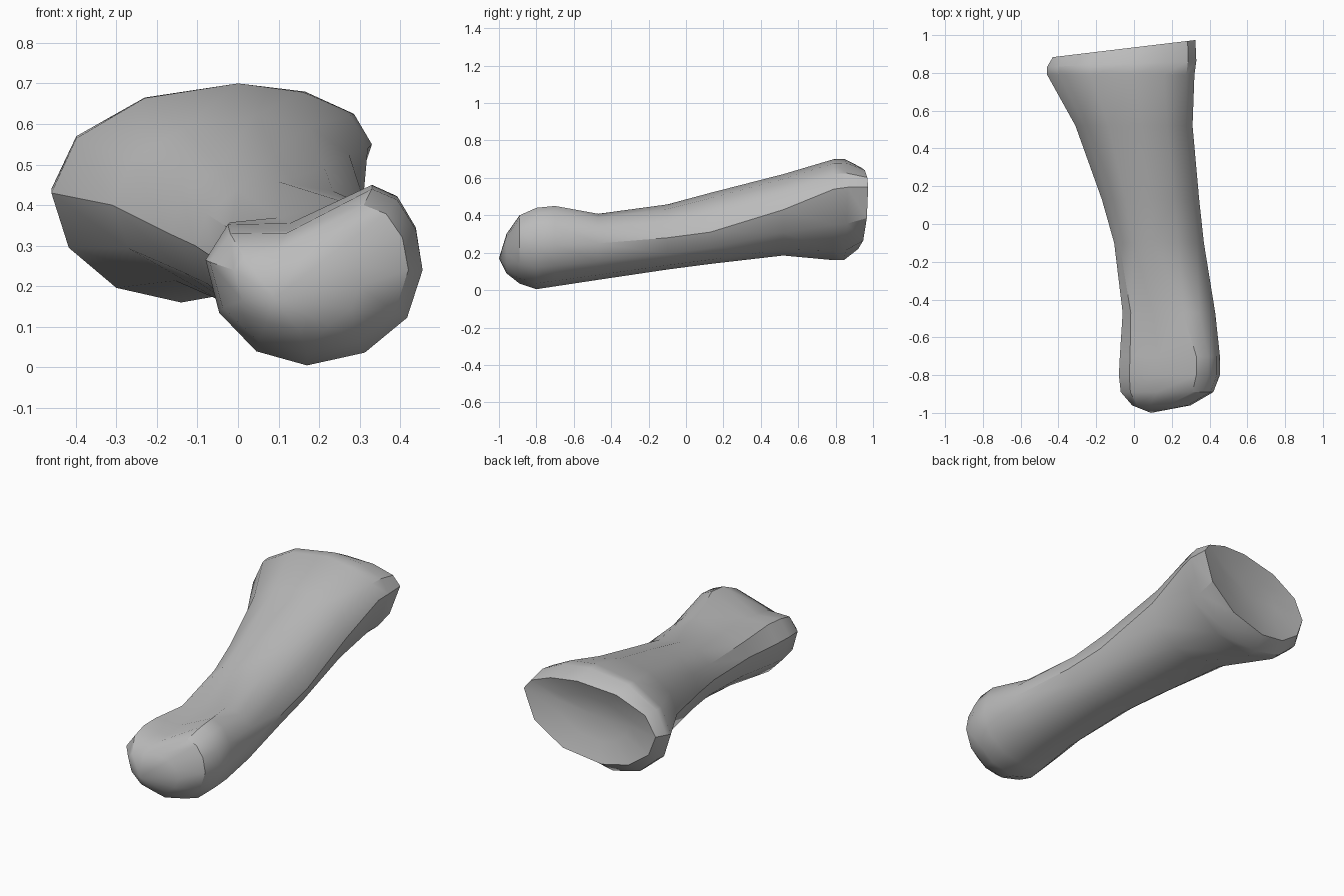
import bpy
import bmesh
from math import sin, cos, radians
from mathutils import Vector

cube = bpy.data.objects.get("Cube")
if cube:
    bpy.data.objects.remove(cube, do_unlink=True)

bone_grey = bpy.data.materials.new("bone_grey")
bone_grey.use_nodes = True
GREY = (0.5, 0.5, 0.5, 1)
bone_grey.diffuse_color = GREY
bone_grey.node_tree.nodes["Principled BSDF"].inputs["Base Color"].default_value = GREY

# Cross-sections: y, sideways slant, saddle depth, then (x, z) of left-hand, top, right-hand, bottom
SECTIONS = [
    (-.96, 0, .01, (-.01, .24), (.18, .3), (.3, .2), (.15, .09)),
    (-.89, 0, .05, (-.07, .26), (.31, .4), (.42, .24), (.17, .035)),
    (-.8, 0, .08, (-.08, .265), (.33, .44), (.455, .24), (.17, .005)),
    (-.7, 0, .07, (-.075, .265), (.33, .45), (.455, .24), (.17, .02)),
    (-.47, 0, .02, (-.06, .27), (.26, .408), (.43, .25), (.17, .055)),
    (-.1, 0, 0, (-.105, .3), (.1, .458), (.37, .28), (.13, .11)),
    (.13, 0, 0, (-.17, .33), (.08, .52), (.345, .31), (.08, .14)),
    (.52, 0, 0, (-.31, .4), (.04, .62), (.31, .43), (0, .185)),
    (.79, 0, 0, (-.46, .43), (0, .7), (.32, .54), (-.14, .16)),
    (.85, .04, 0, (-.46, .44), (0, .7), (.33, .55), (-.14, .16)),
    (.935, .12, 0, (-.43, .44), (.02, .655), (.325, .55), (-.12, .22)),
]
STEPS = 3


def ring_points(y, slant, saddle, *extremes):
    """Join the four extremes with quarter ellipses."""
    points = []
    for i in range(4):
        a, b = extremes[i], extremes[(i + 1) % 4]
        for k in range(STEPS):
            t = radians(90 * k / STEPS)
            fx, fz = (1 - cos(t), sin(t)) if i % 2 == 0 else (sin(t), 1 - cos(t))
            x = a[0] + (b[0] - a[0]) * fx
            z = a[1] + (b[1] - a[1]) * fz
            if i == 0 and k == STEPS - 1:
                z -= saddle
            points.append(Vector((x, y + slant * x, z)))
    return points


def bridge(bm, first, second):
    count = len(first)
    for i in range(count):
        j = (i + 1) % count
        bm.faces.new((first[i], first[j], second[j], second[i]))


def fan(bm, ring, tip):
    apex = bm.verts.new(tip)
    for i, v in enumerate(ring):
        bm.faces.new((v, ring[(i + 1) % len(ring)], apex))


bm = bmesh.new()
rings = [[bm.verts.new(p) for p in ring_points(*s)] for s in SECTIONS]
for first, second in zip(rings, rings[1:]):
    bridge(bm, first, second)

# Rounded front tip
fan(bm, rings[0], (.09, -1, .17))

# Shallow dished socket at the back
rim = rings[-1]
centre = sum((v.co for v in rim), Vector()) / len(rim)
dish = [bm.verts.new(centre.lerp(v.co, .55) - Vector((0, .035, 0))) for v in rim]
bridge(bm, rim, dish)
fan(bm, dish, centre - Vector((0, .05, 0)))

bmesh.ops.recalc_face_normals(bm, faces=bm.faces)
mesh = bpy.data.meshes.new("finger_bone")
bm.to_mesh(mesh)
bm.free()
mesh.materials.append(bone_grey)
bone = bpy.data.objects.new("finger_bone", mesh)
bpy.context.collection.objects.link(bone)

bpy.ops.object.select_all(action="DESELECT")
bone.select_set(True)
bpy.context.view_layer.objects.active = bone
bpy.ops.object.shade_smooth_by_angle(angle=radians(35))
